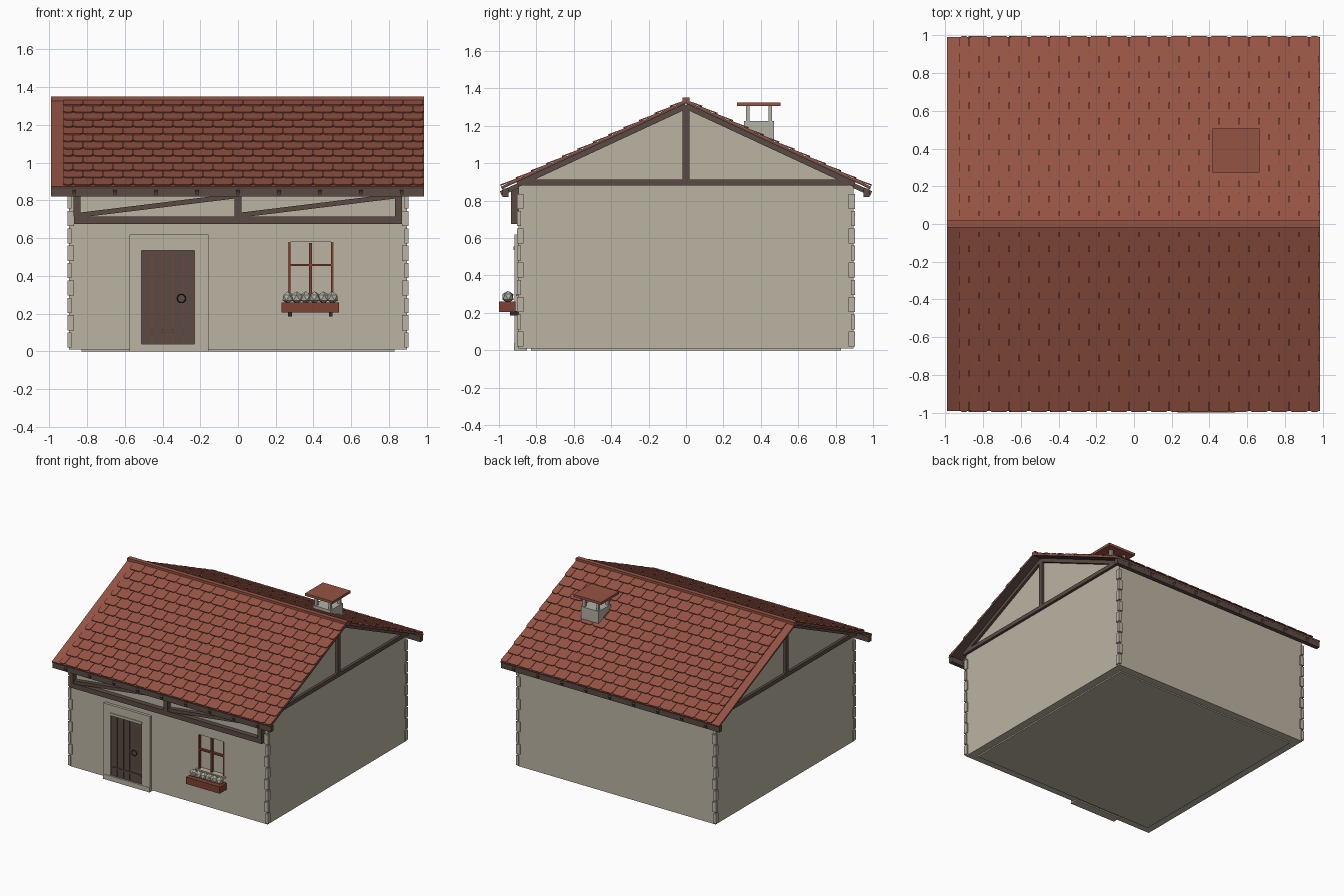
import bpy, bmesh, math
from mathutils import Vector, Matrix

cube = bpy.data.objects.get("Cube")
if cube:
    bpy.data.objects.remove(cube, do_unlink=True)


def material(name, rgb):
    m = bpy.data.materials.new(name)
    m.use_nodes = True
    m.diffuse_color = (*rgb, 1)
    m.node_tree.nodes["Principled BSDF"].inputs["Base Color"].default_value = (*rgb, 1)
    return m


PLASTER = material("plaster beige", (0.50, 0.455, 0.37))
STONE = material("stone grey", (0.46, 0.44, 0.38))
TILE = material("clay tile red", (0.30, 0.088, 0.058))
TIMBER = material("dark timber", (0.105, 0.07, 0.058))
REDWOOD = material("red brown wood", (0.21, 0.055, 0.032))
IRON = material("black iron", (0.03, 0.025, 0.025))


def finish(name, bm, mat):
    bmesh.ops.recalc_face_normals(bm, faces=bm.faces)
    mesh = bpy.data.meshes.new(name)
    bm.to_mesh(mesh)
    bm.free()
    mesh.materials.append(mat)
    ob = bpy.data.objects.new(name, mesh)
    bpy.context.collection.objects.link(ob)
    return ob


def add_box(bm, x0, x1, y0, y1, z0, z1):
    size = Matrix.Diagonal((x1 - x0, y1 - y0, z1 - z0, 1))
    mid = Matrix.Translation(((x0 + x1) / 2, (y0 + y1) / 2, (z0 + z1) / 2))
    bmesh.ops.create_cube(bm, size=1, matrix=mid @ size)


def boxes(name, mat, *spans):
    bm = bmesh.new()
    for s in spans:
        add_box(bm, *s)
    return finish(name, bm, mat)


def beam(name, p, q, height, depth, mat=TIMBER):
    """Straight beam from p to q; height is upright, depth is sideways."""
    p, q = Vector(p), Vector(q)
    along = (q - p).normalized()
    side = along.cross(Vector((0, 0, 1))).normalized()
    up = side.cross(along)
    turn = Matrix((along, side, up)).transposed().to_4x4()
    size = Matrix.Diagonal(((q - p).length, depth, height, 1))
    bm = bmesh.new()
    bmesh.ops.create_cube(bm, size=1, matrix=Matrix.Translation((p + q) / 2) @ turn @ size)
    return finish(name, bm, mat)


def prism(bm, low, high):
    """Closed solid between two matching outlines."""
    a = [bm.verts.new(v) for v in low]
    b = [bm.verts.new(v) for v in high]
    bm.faces.new(a)
    bm.faces.new(b)
    n = len(a)
    for i in range(n):
        bm.faces.new((a[i], a[(i + 1) % n], b[(i + 1) % n], b[i]))


# House body with gables, and a recess for the window
W, SLOPE, RIDGE = 0.895, 0.465, 1.335
top = RIDGE - 0.025
outline = [(-W, 0.01), (W, 0.01), (W, top - SLOPE * W), (0, top), (-W, top - SLOPE * W)]
bm = bmesh.new()
prism(bm, [(-W, y, z) for y, z in outline], [(W, y, z) for y, z in outline])
walls = finish("walls", bm, PLASTER)
cutter = boxes("window_cutter", PLASTER, (0.265, 0.505, -1, -0.865, 0.30, 0.58))
cutter.hide_render = True
cut = walls.modifiers.new("window", "BOOLEAN")
cut.object = cutter
cut.solver = "EXACT"
bpy.context.view_layer.objects.active = walls
bpy.ops.object.modifier_apply(modifier=cut.name)
bpy.data.objects.remove(cutter, do_unlink=True)
boxes("foundation", PLASTER, (-0.83, 0.83, -0.83, 0.83, 0, 0.02))

# Corner stones, alternating long and short
bm = bmesh.new()
for sx in (-1, 1):
    for sy in (-1, 1):
        for i in range(9):
            lx, ly = (0.035, 0.022) if i % 2 else (0.022, 0.035)
            xs = sorted((sx * 0.904, sx * (0.904 - lx)))
            ys = sorted((sy * 0.904, sy * (0.904 - ly)))
            z = 0.02 + i * 0.092
            add_box(bm, *xs, *ys, z, z + 0.08)
finish("corner_stones", bm, PLASTER)

# Roof slopes: timber deck, clay layer and overlapping tiles
ANGLE = math.atan(SLOPE)
LENGTH = 0.99 / math.cos(ANGLE)
LEFT, RIGHT = -0.99, 0.985


def on_slope(side, x, v, n):
    y = v * math.cos(ANGLE) + n * math.sin(ANGLE)
    return (x, side * y, RIDGE - v * math.sin(ANGLE) + n * math.cos(ANGLE))


def slope_layer(name, side, n0, n1, mat):
    bm = bmesh.new()
    rim = [(LEFT, 0), (RIGHT, 0), (RIGHT, LENGTH), (LEFT, LENGTH)]
    prism(bm, [on_slope(side, x, v, n0) for x, v in rim],
          [on_slope(side, x, v, n1) for x, v in rim])
    finish(name, bm, mat)


ROWS, TILE_W = 12, 0.106
pitch = LENGTH / ROWS
for side, label in ((-1, "front"), (1, "back")):
    slope_layer(label + "_roof_deck", side, -0.014, -0.006, TIMBER)
    slope_layer(label + "_roof_clay", side, -0.006, 0.0, TILE)
    bm = bmesh.new()
    for row in range(ROWS):
        v0, v1 = max(0, row * pitch - 0.02), (row + 1) * pitch
        start = -0.925 - (TILE_W / 2 if row % 2 else 0)
        for col in range(19):
            a = max(-0.925, start + col * TILE_W)
            b = min(RIGHT, start + (col + 1) * TILE_W - 0.003)
            if b - a < 0.025:
                continue
            c = 0.012
            shape = [(a, v0), (b, v0), (b, v1 - c), (b - c, v1), (a + c, v1), (a, v1 - c)]

            def lift(v):
                return 0.009 * (v - v0) / (v1 - v0)
            prism(bm, [on_slope(side, x, v, lift(v) - 0.004) for x, v in shape],
                  [on_slope(side, x, v, lift(v) + 0.003) for x, v in shape])
    finish(label + "_roof_tiles", bm, TILE)

    # Eave beam and rafter tails
    boxes(label + "_eave_beam", TIMBER,
          (LEFT, RIGHT, *sorted((side * 0.982, side * 0.948)), 0.82, 0.865))
    for i in range(9):
        x = -0.868 + i * 0.217
        beam(label + "_rafter_tail", (x, side * 0.87, 0.892), (x, side * 0.99, 0.838), 0.026, 0.02)

boxes("ridge_cap", TILE, (LEFT, RIGHT, -0.018, 0.018, 1.322, 1.35))

# Gable timber frames
for sx, label in ((-1, "right"), (1, "left")):
    x = sx * 0.898
    beam(label + "_gable_tie", (x, -0.872, 0.897), (x, 0.872, 0.897), 0.032, 0.036)
    boxes(label + "_gable_king_post", TIMBER, (x - 0.018, x + 0.018, -0.018, 0.018, 0.90, 1.31))
    for sy in (-1, 1):
        beam(label + "_gable_rafter", (x, sy * 0.90, 0.886), (x, 0, 1.304), 0.028, 0.036)

# Front truss under the eaves
boxes("front_truss_frame", TIMBER,
      (-0.87, 0.868, -0.935, -0.89, 0.675, 0.715),
      *[(x - 0.018, x + 0.018, -0.935, -0.89, 0.715, 0.87) for x in (-0.853, 0, 0.85)])
for x in (-0.84, 0.01):
    beam("front_truss_brace", (x, -0.912, 0.722), (x + 0.84, -0.912, 0.825), 0.026, 0.036)

# Door with raised surround and step
boxes("door_surround", PLASTER,
      (-0.575, -0.51, -0.917, -0.88, 0.01, 0.62),
      (-0.23, -0.155, -0.917, -0.88, 0.01, 0.62),
      (-0.51, -0.23, -0.917, -0.88, 0.54, 0.62))
boxes("door_lintel", PLASTER, (-0.512, -0.228, -0.922, -0.89, 0.535, 0.556))
boxes("door_step", PLASTER, (-0.575, -0.155, -0.92, -0.85, 0, 0.04))
boxes("door_backing", REDWOOD, (-0.51, -0.23, -0.899, -0.89, 0.04, 0.54))
boxes("door_planks", TIMBER,
      *[(-0.51 + i * 0.056, -0.458 + i * 0.056, -0.906, -0.895, 0.04, 0.54) for i in range(5)])
boxes("door_rail", TIMBER, (-0.50, -0.24, -0.912, -0.90, 0.10, 0.116))
bpy.ops.mesh.primitive_torus_add(major_radius=0.022, minor_radius=0.003, major_segments=16,
                                 minor_segments=6, location=(-0.30, -0.912, 0.28),
                                 rotation=(math.pi / 2, 0, 0))
bpy.context.object.name = "door_ring"
bpy.context.object.data.materials.append(IRON)

# Window frame
Y = (-0.895, -0.875)
boxes("window_frame", REDWOOD,
      (0.265, 0.278, *Y, 0.30, 0.58), (0.492, 0.505, *Y, 0.30, 0.58),
      (0.376, 0.392, *Y, 0.30, 0.575), (0.27, 0.50, *Y, 0.452, 0.464))
boxes("window_sill", PLASTER, (0.25, 0.52, -0.91, -0.88, 0.29, 0.30))

# Flower box with faceted blooms
boxes("flower_box", REDWOOD, (0.23, 0.535, -1.0, -0.912, 0.205, 0.26))
boxes("flower_box_brackets", IRON,
      *[(x - 0.01, x + 0.01, -0.94, -0.89, 0.185, 0.21) for x in (0.275, 0.492)])
bm = bmesh.new()
for i in range(6):
    spot = Matrix.Translation((0.265 + i * 0.047, -0.952, 0.285))
    bmesh.ops.create_icosphere(bm, subdivisions=1, radius=0.033,
                               matrix=spot @ Matrix.Rotation(i * 0.9, 4, "Z"))
finish("flowers", bm, STONE)

# Chimney with a raised cap
CX, CY = 0.54, 0.39
boxes("chimney_stack", STONE, (CX - 0.08, CX + 0.08, CY - 0.08, CY + 0.08, 1.05, 1.225))
boxes("chimney_posts", STONE,
      *[(CX + a * 0.062 - 0.01, CX + a * 0.062 + 0.01, CY + b * 0.06 - 0.01, CY + b * 0.06 + 0.01,
         1.22, 1.31) for a in (-1, 1) for b in (-1, 1)])
boxes("chimney_cap", TILE, (CX - 0.125, CX + 0.125, CY - 0.118, CY + 0.115, 1.305, 1.325))
